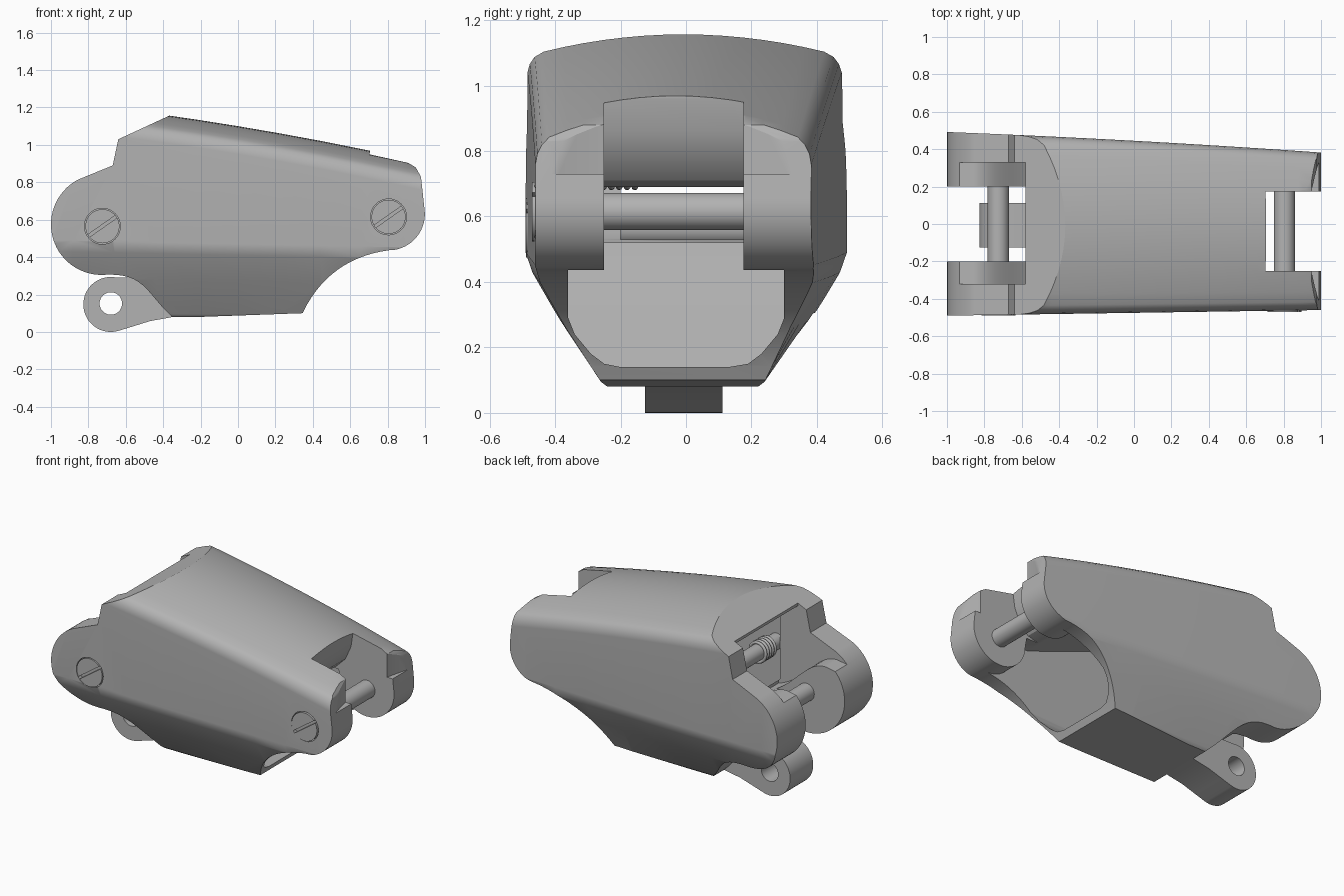
import bpy, bmesh, math
from mathutils import Vector

cube = bpy.data.objects.get("Cube")
if cube:
    bpy.data.objects.remove(cube, do_unlink=True)

grey = bpy.data.materials.new("light grey")
grey.use_nodes = True
grey.diffuse_color = (0.45, 0.45, 0.45, 1)
grey.node_tree.nodes["Principled BSDF"].inputs["Base Color"].default_value = (0.45, 0.45, 0.45, 1)


def finish(name, bm):
    bmesh.ops.recalc_face_normals(bm, faces=bm.faces)
    mesh = bpy.data.meshes.new(name)
    bm.to_mesh(mesh)
    bm.free()
    mesh.materials.append(grey)
    ob = bpy.data.objects.new(name, mesh)
    bpy.context.collection.objects.link(ob)
    return ob


def loft(name, rings):
    """Closed solid through rings with equal point counts."""
    bm = bmesh.new()
    loops = [[bm.verts.new(p) for p in ring] for ring in rings]
    n = len(loops[0])
    for a, b in zip(loops, loops[1:]):
        for i in range(n):
            j = (i + 1) % n
            bm.faces.new((a[i], a[j], b[j], b[i]))
    bm.faces.new(loops[0])
    bm.faces.new(loops[-1])
    return finish(name, bm)


def prism(name, pts, axis, lo, hi):
    """Extrude a flat outline along one axis."""
    place = {"x": lambda p, t: (t, p[0], p[1]),
             "y": lambda p, t: (p[0], t, p[1]),
             "z": lambda p, t: (p[0], p[1], t)}[axis]
    return loft(name, [[place(p, t) for p in pts] for t in (lo, hi)])


def arc(cx, cz, r, a0=0, a1=360, n=40):
    full = abs(a1 - a0) == 360
    angles = [math.radians(a0 + (a1 - a0) * i / n) for i in range(n if full else n + 1)]
    return [(cx + r * math.cos(a), cz + r * math.sin(a)) for a in angles]


def bezier(p0, p1, p2, p3, n=14):
    p0, p1, p2, p3 = map(Vector, (p0, p1, p2, p3))
    out = []
    for i in range(n + 1):
        t = i / n
        s = 1 - t
        out.append(tuple(p0 * s**3 + p1 * 3 * s * s * t + p2 * 3 * s * t * t + p3 * t**3))
    return out


def boolean(ob, other, operation="DIFFERENCE"):
    mod = ob.modifiers.new("cut", "BOOLEAN")
    mod.operation = operation
    mod.solver = "EXACT"
    mod.object = other
    bpy.context.view_layer.objects.active = ob
    bpy.ops.object.modifier_apply(modifier=mod.name)
    bpy.data.objects.remove(other, do_unlink=True)


def section(x):
    """Housing cross-section: domed roof, upright sides, tapered keel."""
    left, right = 0.445 - 0.055 * x - 0.008 * x * x, -(0.475 - 0.015 * x)
    top = 1.10 - 0.165 * x - 0.03 * x * x
    mid, half = (left + right) / 2, (left - right) / 2
    dome = [(mid + half * k, top - 0.085 * k * k) for k in
            [0.9 - 1.8 * i / 14 for i in range(15)]]
    ridge = 0.44 - 0.02 * x
    shoulder = [(0, 0.15), (0.006, 0.118), (0.02, 0.09)]
    pts = [(0.22, 0.08), (0.24, 0.095), (left - 0.1, ridge - 0.17), (left - 0.02, ridge - 0.03),
           (left, ridge + 0.03)]
    pts += [(left - dy, top - dz) for dy, dz in shoulder]
    pts += dome
    pts += [(right + dy, top - dz) for dy, dz in reversed(shoulder)]
    pts += [(right, ridge + 0.03), (right + 0.02, ridge - 0.03), (right + 0.1, ridge - 0.17),
            (-0.26, 0.095), (-0.24, 0.08)]
    return [(x, y, z) for y, z in pts]


# Housing: lofted body trimmed by the side outline
body = loft("housing", [section(-1.1 + 0.22 * i) for i in range(11)])
outline = [(-0.64, 1.03), (-0.1, 1.28), (0.87, 1.28), (0.908, 0.905), (0.95, 0.88), (0.978, 0.83)]
outline += arc(0.805, 0.63, 0.194, 8, -80, 16)
outline += bezier((0.81, 0.437), (0.6, 0.41), (0.44, 0.3), (0.345, 0.1))
outline += [(-0.35, 0.075)]
outline += bezier((-0.355, 0.082), (-0.5, 0.22), (-0.5, 0.32), (-0.73, 0.305))
outline += arc(-0.73, 0.575, 0.27, 266, 117, 28)
outline += [(-0.67, 0.89)]
boolean(body, prism("side_outline", outline, "y", -0.7, 0.7), "INTERSECT")

# Inner cavity with rounded floor corners and a roof that rises to the rear
cavity = prism("cavity", [(-0.36, 0.29), (-0.34, 0.24), (-0.29, 0.18), (-0.25, 0.15), (-0.2, 0.14),
                          (0.13, 0.14), (0.19, 0.15), (0.23, 0.18), (0.28, 0.24), (0.3, 0.29),
                          (0.3, 0.97), (0.25, 1.05), (-0.29, 1.05), (-0.36, 0.97)], "x", -0.8, 0.9)
cavity_side = [(0.805, 0.05)] + arc(0.805, 0.63, 0.194, 270, 180, 10)
cavity_side += [(0.6, 0.69), (0.5, 0.69), (-0.3, 0.98), (-0.45, 1.02), (-0.45, 0.53),
                (-0.4, 0.48), (-0.36, 0.33), (-0.15, 0.12), (0.2, 0.05)]
boolean(cavity, prism("cavity_side", cavity_side, "y", -0.6, 0.6), "INTERSECT")
boolean(body, cavity)

# Rear opening: wide above the sloping bosses, narrow between them
wide_opening = [(-0.44, 1.015), (-0.58, 1.04), (-0.58, 1.4), (-1.2, 1.4), (-1.2, 0.75), (-0.95, 0.75)]
wide_opening += bezier((-0.86, 0.765), (-0.72, 0.77), (-0.62, 0.55), (-0.44, 0.5))
boolean(body, prism("rear_opening", wide_opening, "y", -0.32, 0.33))
narrow_slot = [(-1.2, -0.1), (-0.58, -0.1), (-0.58, 0.53), (-0.43, 0.53), (-0.43, 0.9),
               (-0.6, 0.9), (-0.6, 1.4), (-1.2, 1.4)]
boolean(body, prism("rear_slot", narrow_slot, "y", -0.2, 0.2))

# Front hinge slot with a rounded lip
front_slot = [(0.7, 1.4), (0.705, 0.96), (0.69, 0.86), (0.65, 0.77), (0.59, 0.71), (0.5, 0.685),
              (0.48, 0.16), (1.2, 0.16), (1.2, 1.4)]
boolean(body, prism("front_slot", front_slot, "y", -0.25, 0.175))

# Scooped upper faces of the front ears
boolean(body, prism("front_scoop", arc(2.13, -0.04, 1.2, n=128), "z", 0.73, 1.5))

# Hinge pins and slotted screw heads
for name, x, z, face, y0, y1 in (("rear", -0.725, 0.565, -0.489, -0.25, 0.25),
                                 ("front", 0.805, 0.615, -0.47, -0.3, 0.23)):
    boolean(body, prism("recess", arc(x, z, 0.096), "y", -0.6, -0.42))
    prism(name + "_pin", arc(x, z, 0.057), "y", y0, y1)
    head = prism(name + "_screw_head", arc(x, z, 0.091), "y", face, -0.41)
    c, s = math.cos(math.radians(35)), math.sin(math.radians(35))
    slot = [(x + u * c - v * s, z + u * s + v * c) for u, v in
            ((-0.15, -0.008), (0.15, -0.008), (0.15, 0.008), (-0.15, 0.008))]
    boolean(head, prism("screw_slot", slot, "y", -0.6, face + 0.025))

# Pierced lug under the rear
lug = [(-0.3, 0.09), (-0.3, 0.13), (-0.45, 0.27), (-0.55, 0.29)]
lug += arc(-0.68, 0.147, 0.147, 80, 285, 30)
lug += [(-0.56, 0.03), (-0.47, 0.058), (-0.38, 0.074)]
tab = prism("rear_lug", lug, "y", -0.125, 0.112)
boolean(tab, prism("lug_hole", arc(-0.68, 0.152, 0.06), "y", -0.4, 0.4))

# Cross bar and coil spring inside the cavity
prism("spring_bar", arc(-0.4, 0.75, 0.05), "y", -0.38, 0.32)
curve = bpy.data.curves.new("coil_spring", "CURVE")
curve.dimensions = "3D"
curve.bevel_depth = 0.01
curve.bevel_resolution = 2
spline = curve.splines.new("POLY")
turns, steps = 5, 24
spline.points.add(turns * steps)
for i, p in enumerate(spline.points):
    a = math.tau * i / steps
    p.co = (-0.4 + 0.06 * math.cos(a), -0.27 + 0.12 * i / (turns * steps),
            0.75 + 0.06 * math.sin(a), 1)
curve.materials.append(grey)
bpy.context.collection.objects.link(bpy.data.objects.new("coil_spring", curve))

# Smooth shading with crisp edges and flat broad faces
bpy.ops.object.select_all(action="DESELECT")
parts = [ob for ob in bpy.context.collection.objects
         if ob.type == "MESH" and grey.name in ob.data.materials]
for ob in parts:
    ob.select_set(True)
    bpy.context.view_layer.objects.active = ob
bpy.ops.object.shade_smooth_by_angle(angle=math.radians(28))
for ob in parts:
    ob.modifiers.new("flat_faces", "WEIGHTED_NORMAL").keep_sharp = True
